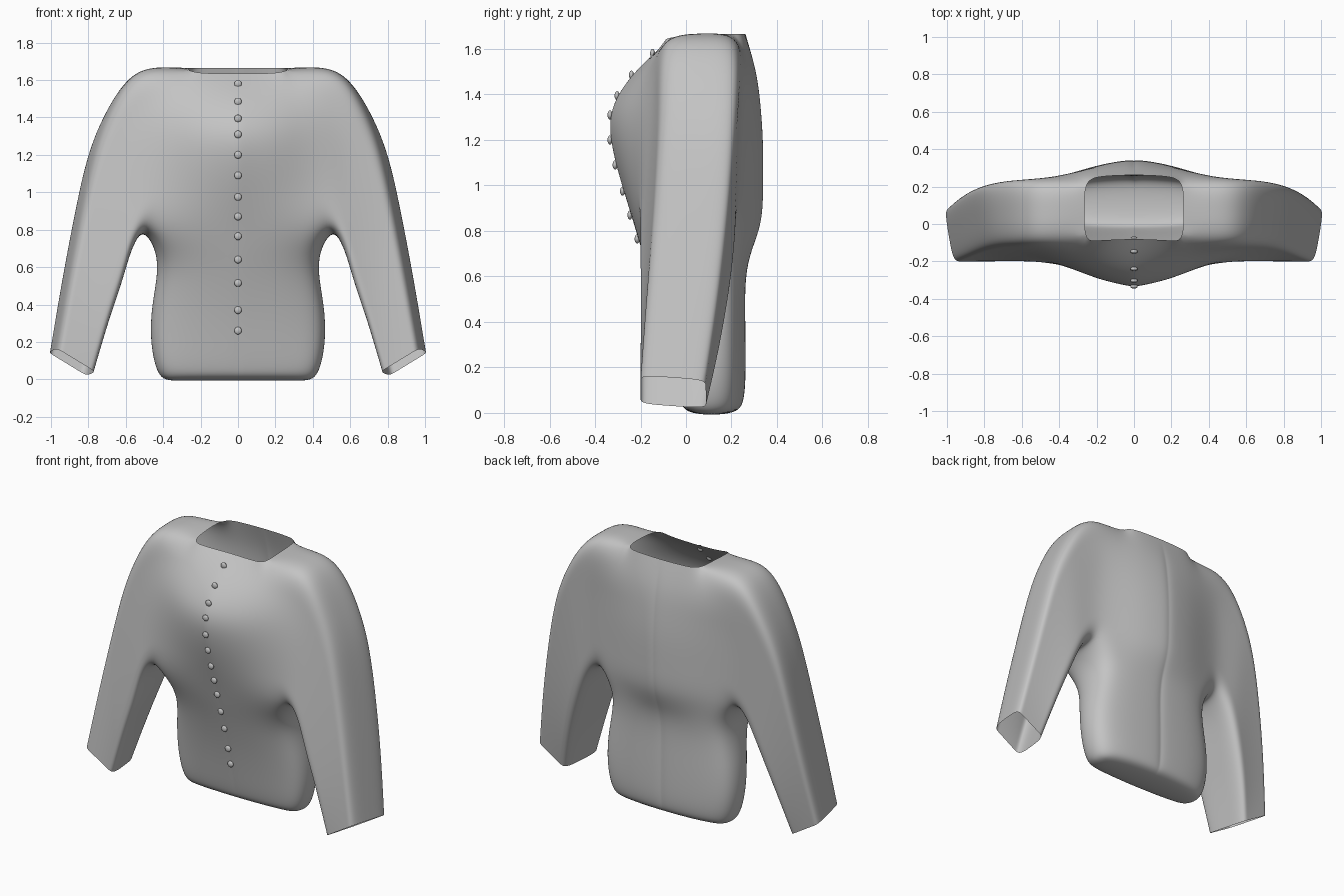
import bpy
import bmesh
from mathutils import Vector

cube = bpy.data.objects.get("Cube")
if cube:
    bpy.data.objects.remove(cube, do_unlink=True)

# One plain grey cloth colour
cloth = bpy.data.materials.new("grey_cloth")
cloth.use_nodes = True
GREY = (0.55, 0.55, 0.55, 1.0)
cloth.diffuse_color = GREY
cloth.node_tree.nodes["Principled BSDF"].inputs["Base Color"].default_value = GREY

# Torso rows: height, half width, front centre, front side, back centre, back side
ROWS = [
    (-0.01, 0.405, 0.00, 0.03, 0.225, 0.18),
    (0.05, 0.45, -0.03, 0.00, 0.262, 0.20),
    (0.20, 0.48, -0.06, -0.01, 0.267, 0.205),
    (0.38, 0.475, -0.10, -0.03, 0.265, 0.20),
    (0.56, 0.438, -0.15, -0.07, 0.262, 0.20),
    (0.69, 0.445, -0.19, -0.13, 0.28, 0.205),
    (0.83, 0.49, -0.23, -0.21, 0.345, 0.22),
    (1.00, 0.47, -0.285, -0.205, 0.347, 0.23),
    (1.18, 0.47, -0.335, -0.195, 0.348, 0.235),
    (1.34, 0.47, -0.345, -0.175, 0.337, 0.24),
    (1.50, 0.475, -0.235, -0.135, 0.318, 0.25),
    (1.665, 0.49, -0.08, -0.105, 0.262, 0.24),
]
ARMPIT = 6
TOP = len(ROWS) - 1
CORNER = 0.012

# Sleeve rings: inner x, z, outer x, z, then front and back depth (inner, outer)
SLEEVE = [
    (0.57, 0.72, 0.615, 1.595, -0.215, -0.105, 0.215, 0.24),
    (0.615, 0.62, 0.725, 1.42, -0.215, -0.105, 0.21, 0.23),
    (0.665, 0.49, 0.815, 1.215, -0.213, -0.115, 0.195, 0.21),
    (0.715, 0.35, 0.88, 0.91, -0.21, -0.135, 0.17, 0.185),
    (0.765, 0.19, 0.95, 0.54, -0.205, -0.17, 0.135, 0.145),
    (0.81, 0.02, 1.015, 0.145, -0.20, -0.20, 0.09, 0.085),
]


def lerp(a, b, t):
    return a + (b - a) * t


def build_garment():
    bm = bmesh.new()
    front, back, side = [], [], []

    # Front and back panels, with a narrow column beside the centre seam
    for r, (z, w, fc, fs, bc, bs) in enumerate(ROWS):
        lower = r < ARMPIT
        edge = w * 0.93 if lower else w
        fractions = [0, 0.06, 0.4, 0.54 if r == TOP else 0.72, 1]
        weights = [0, 0.02, 0.12, 0.38, 1] if lower else [0, 0.03, 0.26, 0.68, 1]
        f_row, b_row = [], []
        for c, (f, k) in enumerate(zip(fractions, weights)):
            groove = 0.012 if c == 0 and 0 < r < TOP else 0
            drop = (0.03, 0.03, 0.03, 0.015, -CORNER)[c] if r == TOP else 0
            neck_curve = 0.02 if r == TOP and c == 3 else 0
            f_row.append(bm.verts.new((edge * f, lerp(fc, fs, k) + groove * 0.3, z - drop)))
            b_row.append(bm.verts.new((edge * f, lerp(bc, bs, k) - groove - neck_curve,
                                       z - min(drop, 0))))
        front.append(f_row)
        back.append(b_row)
        if lower:
            side.append(bm.verts.new((w, (fs + bs) / 2, z)))
    side.append(bm.verts.new((0.515, 0.03, 0.798)))

    for r in range(TOP):
        for c in range(4):
            for panel in (front, back):
                bm.faces.new((panel[r][c], panel[r][c + 1],
                              panel[r + 1][c + 1], panel[r + 1][c]))

    # Torso sides below the arms
    for r in range(ARMPIT):
        for panel in (front, back):
            bm.faces.new((panel[r][4], side[r], side[r + 1], panel[r + 1][4]))

    # Closed hem
    f, b = front[0], back[0]
    for c in range(3):
        bm.faces.new((f[c], f[c + 1], b[c + 1], b[c]))
    bm.faces.new((f[3], f[4], side[0], b[4], b[3]))

    # Shoulder tops beside the open neck
    f, b = front[TOP], back[TOP]
    neck = bm.verts.new((0.265, 0.08, ROWS[TOP][0]))
    shoulder = bm.verts.new((ROWS[TOP][1], 0.075, ROWS[TOP][0] + CORNER))
    bm.faces.new((f[3], f[4], shoulder, neck))
    bm.faces.new((neck, shoulder, b[4], b[3]))

    # Sleeve: rings running from the armhole to the open cuff
    levels = range(ARMPIT, TOP + 1)
    ring = ([front[r][4] for r in levels] + [shoulder]
            + [back[r][4] for r in reversed(levels)] + [side[ARMPIT]])
    steps = len(levels) - 1
    for i, (xi, zi, xo, zo, fi, fo, bi, bo) in enumerate(SLEEVE):
        twist = 0.048 * min(1, (i + 1) / 3)
        rise = 0.02 if i == len(SLEEVE) - 1 else 0
        fr, ba = [], []
        for s in range(steps + 1):
            t = s / steps
            x, z = lerp(xi, xo, t), lerp(zi, zo, t)
            fr.append(Vector((x - twist, lerp(fi, fo, t), z + rise)))
            ba.append(Vector((x, lerp(bi, bo, t), z)))
        points = (fr + [(fr[-1] + ba[-1]) / 2] + ba[::-1] + [(fr[0] + ba[0]) / 2])
        new = [bm.verts.new(p) for p in points]
        for k in range(len(new)):
            n = (k + 1) % len(new)
            bm.faces.new((ring[k], ring[n], new[n], new[k]))
        ring = new

    bmesh.ops.recalc_face_normals(bm, faces=bm.faces[:])
    for face in bm.faces:
        face.smooth = True
    mesh = bpy.data.meshes.new("garment")
    bm.to_mesh(mesh)
    bm.free()
    mesh.materials.append(cloth)
    obj = bpy.data.objects.new("garment", mesh)
    bpy.context.collection.objects.link(obj)
    mirror = obj.modifiers.new("mirror", "MIRROR")
    mirror.use_clip = True
    smooth = obj.modifiers.new("smooth", "SUBSURF")
    smooth.levels = smooth.render_levels = 3
    return obj


garment = build_garment()

# Row of small buttons resting on the front centre line
bpy.context.view_layer.update()
surface = garment.evaluated_get(bpy.context.evaluated_depsgraph_get())
heights = (1.58, 1.485, 1.395, 1.31, 1.2, 1.09, 0.975, 0.87, 0.765, 0.64, 0.515, 0.37, 0.26)
places = []
for z in heights:
    hit, spot, normal, _ = surface.ray_cast(Vector((0.004, -2, z)), Vector((0, 1, 0)))
    places.append((0, spot.y - 0.006, z))
for n, place in enumerate(places):
    bpy.ops.mesh.primitive_uv_sphere_add(segments=16, ring_count=10, radius=0.02, location=place)
    button = bpy.context.object
    button.name = f"button_{n + 1}"
    button.scale.y = 0.55
    button.data.materials.append(cloth)
    bpy.ops.object.shade_smooth()
